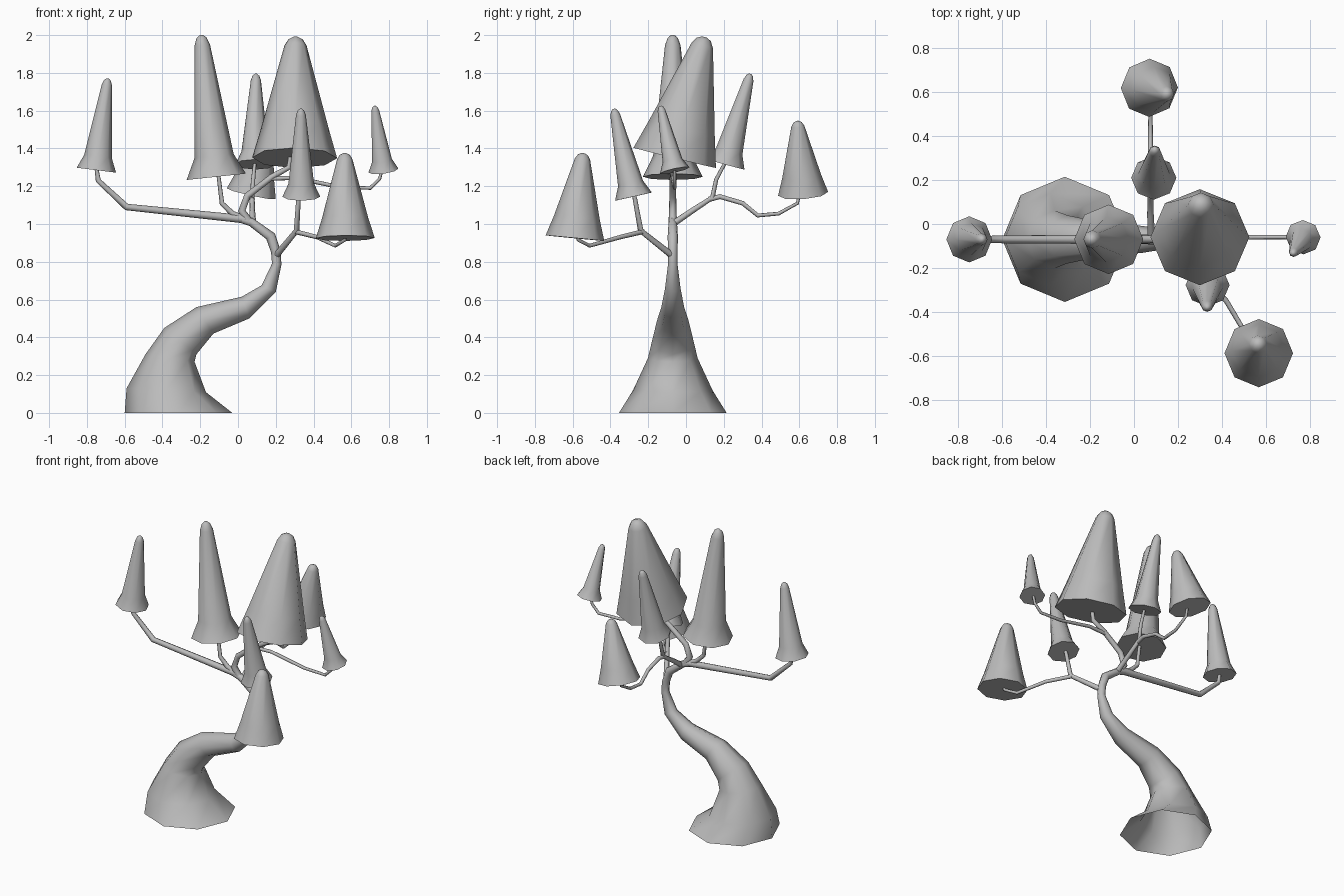
import bpy, bmesh, math
from mathutils import Vector

cube = bpy.data.objects.get("Cube")
if cube:
    bpy.data.objects.remove(cube)

mat = bpy.data.materials.new("plain grey")
mat.use_nodes = True
GREY = (0.5, 0.5, 0.5, 1)
mat.diffuse_color = GREY
mat.node_tree.nodes["Principled BSDF"].inputs["Base Color"].default_value = GREY

SIDES = 8
Y0 = -0.07  # plane of the trunk


def loft(name, rings, cap_start=False, cap_end=True, sharp=60):
    """Skin a list of (centre, u, v) elliptical rings into a smooth-shaded tube."""
    bm = bmesh.new()
    loops = []
    for c, u, v in rings:
        angles = [2 * math.pi * i / SIDES for i in range(SIDES)]
        loops.append([bm.verts.new(c + u * math.cos(a) + v * math.sin(a)) for a in angles])
    for a, b in zip(loops, loops[1:]):
        for i in range(SIDES):
            j = (i + 1) % SIDES
            bm.faces.new((a[i], a[j], b[j], b[i]))
    if cap_start:
        bm.faces.new(loops[0][::-1])
    if cap_end:
        bm.faces.new(loops[-1])
    bmesh.ops.recalc_face_normals(bm, faces=bm.faces)
    mesh = bpy.data.meshes.new(name)
    bm.to_mesh(mesh)
    bm.free()
    mesh.materials.append(mat)
    obj = bpy.data.objects.new(name, mesh)
    bpy.context.collection.objects.link(obj)
    bpy.ops.object.select_all(action="DESELECT")
    obj.select_set(True)
    bpy.context.view_layer.objects.active = obj
    bpy.ops.object.shade_smooth_by_angle(angle=math.radians(sharp))


def branch(name, points, r_start, r_end):
    """Tapering tube along a path, its section carried along without twist."""
    pts = [Vector(p) for p in points]
    n = len(pts) - 1
    rings = []
    old = Vector((0, 0, 1))
    u, v = Vector((1, 0, 0)), Vector((0, 1, 0))
    for i, p in enumerate(pts):
        t = Vector()
        if i > 0:
            t += (p - pts[i - 1]).normalized()
        if i < n:
            t += (pts[i + 1] - p).normalized()
        turn = old.rotation_difference(t.normalized())
        u, v, old = turn @ u, turn @ v, t.normalized()
        r = r_start + (r_end - r_start) * i / n
        rings.append((p, u * r, v * r))
    loft(name, rings, cap_start=True)


def foliage(name, base, tip, radius, waist):
    """Leaning cone with a flared skirt and a rounded tip."""
    base, tip = Vector(base), Vector(tip)
    axis = tip - base
    h = axis.length
    turn = Vector((0, 0, 1)).rotation_difference(axis.normalized())
    u, v = turn @ Vector((radius, 0, 0)), turn @ Vector((0, radius, 0))
    skirt = 0.7 * radius / h
    profile = [(0, 1), (skirt, waist), (0.93, 0.26), (0.98, 0.17), (1, 0.06)]
    loft(name, [(base + axis * t, u * r, v * r) for t, r in profile], cap_start=True)


# Trunk: left and right outline points (x, z) of each ring, open underneath
outline = [
    (-0.60, 0.00, -0.03, 0.00), (-0.59, 0.13, -0.17, 0.11), (-0.49, 0.31, -0.23, 0.27),
    (-0.39, 0.45, -0.22, 0.31), (-0.22, 0.56, -0.13, 0.42), (0.02, 0.615, 0.06, 0.50),
    (0.125, 0.675, 0.20, 0.64), (0.18, 0.79, 0.23, 0.785), (0.175, 0.85, 0.225, 0.86),
    (0.15, 0.92, 0.195, 0.95), (0.06, 0.99, 0.08, 1.03), (0.0, 1.01, 0.005, 1.05)]
trunk = []
for xl, zl, xr, zr in outline:
    half = Vector((xr - xl, 0, zr - zl)) / 2
    centre = Vector((xl + xr, 2 * Y0, zl + zr)) / 2
    trunk.append((centre, half, Vector((0, half.length, 0))))
loft("trunk", trunk, cap_end=True)

# Branches in the plane of the trunk
branch("left_long_branch", [(0.04, Y0, 1.025), (-0.59, Y0, 1.09), (-0.74, Y0, 1.23),
                            (-0.75, Y0, 1.30)], 0.022, 0.010)
branch("tall_cone_branch", [(0.05, Y0, 1.02), (-0.03, Y0, 1.055), (-0.085, Y0, 1.11),
                            (-0.105, Y0, 1.27)], 0.018, 0.010)
branch("crown_branch", [(0.06, Y0, 1.01), (0.02, Y0, 1.07), (0.05, Y0, 1.15),
                        (0.18, Y0, 1.25), (0.27, Y0, 1.30), (0.28, Y0, 1.37)], 0.022, 0.012)
branch("right_twig", [(0.17, Y0, 1.24), (0.30, Y0, 1.245), (0.54, -0.06, 1.195),
                      (0.70, -0.06, 1.19), (0.75, -0.06, 1.24), (0.765, -0.06, 1.30)], 0.012, 0.008)

# Rear branch and its fork
branch("rear_branch", [(0.08, Y0, 1.0), (0.075, 0.04, 1.075), (0.075, 0.14, 1.14),
                       (0.08, 0.16, 1.235), (0.09, 0.21, 1.33)], 0.017, 0.009)
branch("rear_twig", [(0.075, 0.12, 1.13), (0.075, 0.18, 1.145), (0.075, 0.30, 1.11),
                     (0.075, 0.38, 1.045), (0.075, 0.49, 1.055), (0.075, 0.59, 1.11),
                     (0.075, 0.605, 1.18)], 0.014, 0.008)

# Front branch and its fork
branch("front_branch", [(0.20, Y0, 0.83), (0.31, -0.24, 0.965), (0.32, -0.27, 1.13),
                        (0.325, -0.275, 1.16)], 0.018, 0.009)
branch("front_twig", [(0.30, -0.225, 0.96), (0.42, -0.35, 0.93), (0.515, -0.51, 0.885),
                      (0.565, -0.57, 0.915), (0.57, -0.58, 0.94)], 0.013, 0.008)

# Foliage cones: base centre, tip, radius, waist
foliage("left_foliage", (-0.75, Y0, 1.285), (-0.69, Y0, 1.77), 0.105, 0.70)
foliage("tall_foliage", (-0.115, Y0, 1.25), (-0.195, Y0, 2.0), 0.158, 0.66)
foliage("crown_foliage", (0.30, -0.06, 1.35), (0.305, 0.097, 1.99), 0.225, 0.80)
foliage("right_foliage", (0.77, -0.06, 1.283), (0.723, -0.135, 1.625), 0.08, 0.66)
foliage("rear_small_foliage", (0.09, 0.21, 1.315), (0.095, 0.34, 1.795), 0.103, 0.70)
foliage("rear_foliage", (0.07, 0.62, 1.16), (0.155, 0.59, 1.545), 0.133, 0.78)
foliage("front_small_foliage", (0.335, -0.278, 1.145), (0.333, -0.382, 1.61), 0.10, 0.68)
foliage("front_foliage", (0.568, -0.588, 0.925), (0.565, -0.545, 1.375), 0.156, 0.78)
